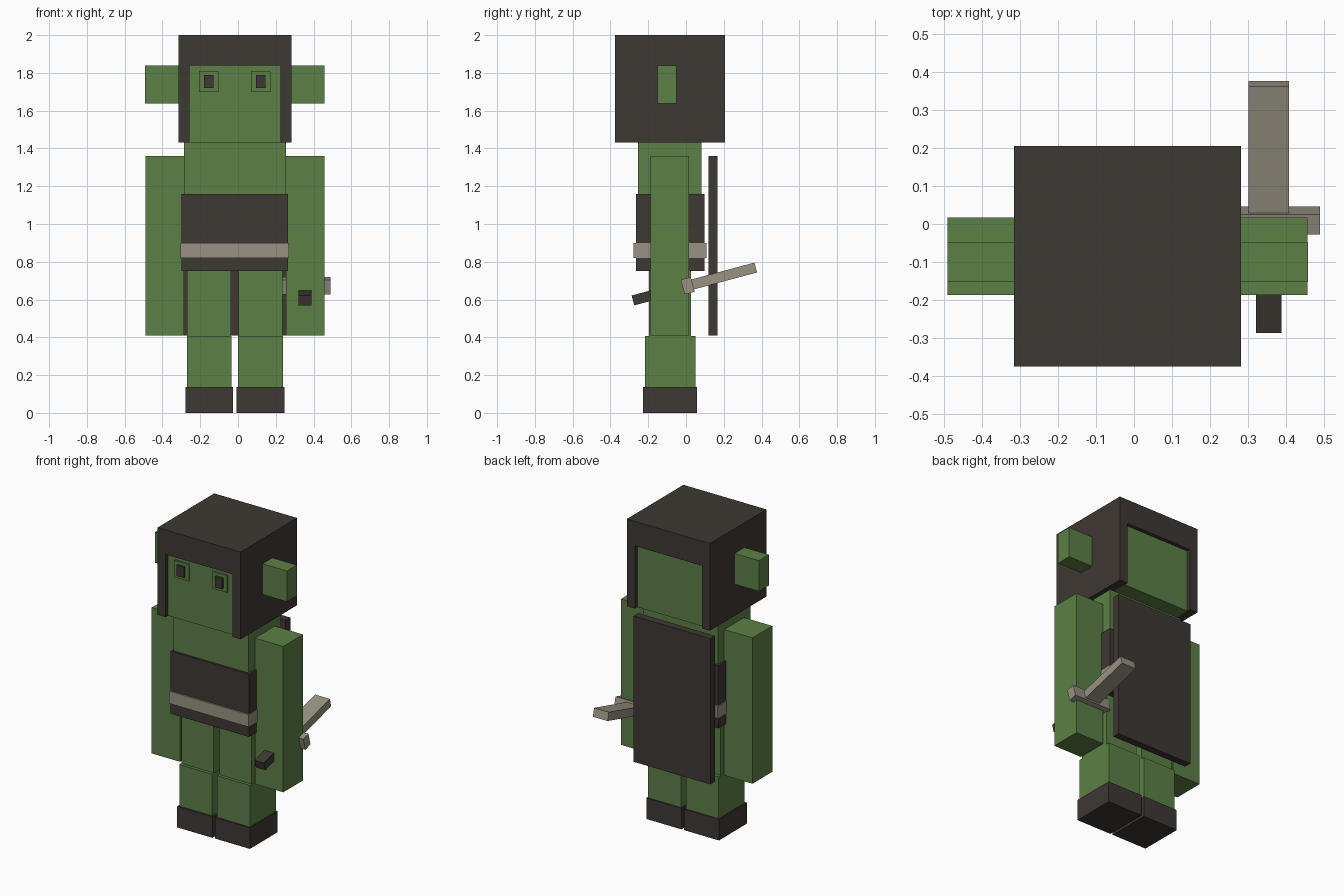
import bpy
import math
from mathutils import Matrix, Vector

cube = bpy.data.objects.get("Cube")
if cube:
    bpy.data.objects.remove(cube, do_unlink=True)


def material(name, rgb):
    m = bpy.data.materials.new(name)
    m.use_nodes = True
    m.diffuse_color = (*rgb, 1)
    bsdf = next(n for n in m.node_tree.nodes if n.type == 'BSDF_PRINCIPLED')
    bsdf.inputs["Base Color"].default_value = (*rgb, 1)
    bsdf.inputs["Roughness"].default_value = 0.8
    return m


GREEN = material("skin green", (0.107, 0.216, 0.061))
DARK = material("dark brown", (0.048, 0.040, 0.033))
TAN = material("pale tan", (0.314, 0.287, 0.223))

CX = -0.017  # body symmetry plane


def box(name, mat, x, y, z, frame=None):
    """Box from (min, max) ranges, optionally placed in a local frame."""
    bpy.ops.mesh.primitive_cube_add(size=1)
    ob = bpy.context.object
    ob.name = ob.data.name = name
    mid = Vector([(r[0] + r[1]) / 2 for r in (x, y, z)])
    size = Vector([r[1] - r[0] for r in (x, y, z)])
    ob.data.transform(Matrix.Translation(mid) @ Matrix.Diagonal((*size, 1)))
    if frame:
        ob.matrix_world = frame
    ob.data.materials.append(mat)
    return ob


def centred(name, mat, half, y, z):
    return box(name, mat, (CX - half, CX + half), y, z)


def pair(name, mat, inner, outer, y, z):
    """Left (+x) and right copies at a distance from the symmetry plane."""
    box("left_" + name, mat, (CX + inner, CX + outer), y, z)
    box("right_" + name, mat, (CX - outer, CX - inner), y, z)


# Head: block with hair slabs on top and at the sides
centred("head", GREEN, 0.241, (-0.351, 0.181), (1.432, 1.84))
centred("hair_top", DARK, 0.299, (-0.376, 0.206), (1.84, 2.0))
pair("hair_side", DARK, 0.241, 0.299, (-0.376, 0.206), (1.432, 1.84))
pair("ear", GREEN, 0.25, 0.475, (-0.151, -0.049), (1.638, 1.838))

# Eyes on raised lids
pair("eyelid", GREEN, 0.085, 0.19, (-0.36, -0.345), (1.70, 1.81))
pair("eye", DARK, 0.1115, 0.1635, (-0.374, -0.35), (1.72, 1.79))

# Torso, tunic and belt
centred("torso", GREEN, 0.27, (-0.253, 0.083), (0.77, 1.432))
centred("tunic", DARK, 0.283, (-0.266, 0.097), (0.75, 1.158))
centred("belt", TAN, 0.287, (-0.277, 0.108), (0.82, 0.90))

# Arms and legs
pair("arm", GREEN, 0.27, 0.474, (-0.187, 0.017), (0.41, 1.36))
pair("thigh", GREEN, 0.02, 0.252, (-0.197, 0.027), (0.40, 0.76))
pair("shin", GREEN, 0.017, 0.254, (-0.217, 0.051), (0.01, 0.408))
pair("boot", DARK, 0.009, 0.262, (-0.227, 0.059), (0.0, 0.137))

# Cape hanging behind the back
centred("cape", DARK, 0.276, (0.12, 0.168), (0.41, 1.36))

# Sword in the left hand, tilted about x, blade pointing back
sword = (Matrix.Translation((0.355, 0.009, 0.673))
         @ Matrix.Rotation(math.radians(15), 4, 'X'))
box("sword_guard", TAN, (-0.135, 0.135), (-0.0275, 0.0275), (-0.04, 0.04), sword)
box("sword_blade", TAN, (-0.053, 0.053), (0.02, 0.373), (-0.027, 0.027), sword)
box("sword_handle", DARK, (-0.034, 0.034), (-0.30, -0.02), (-0.027, 0.027), sword)
